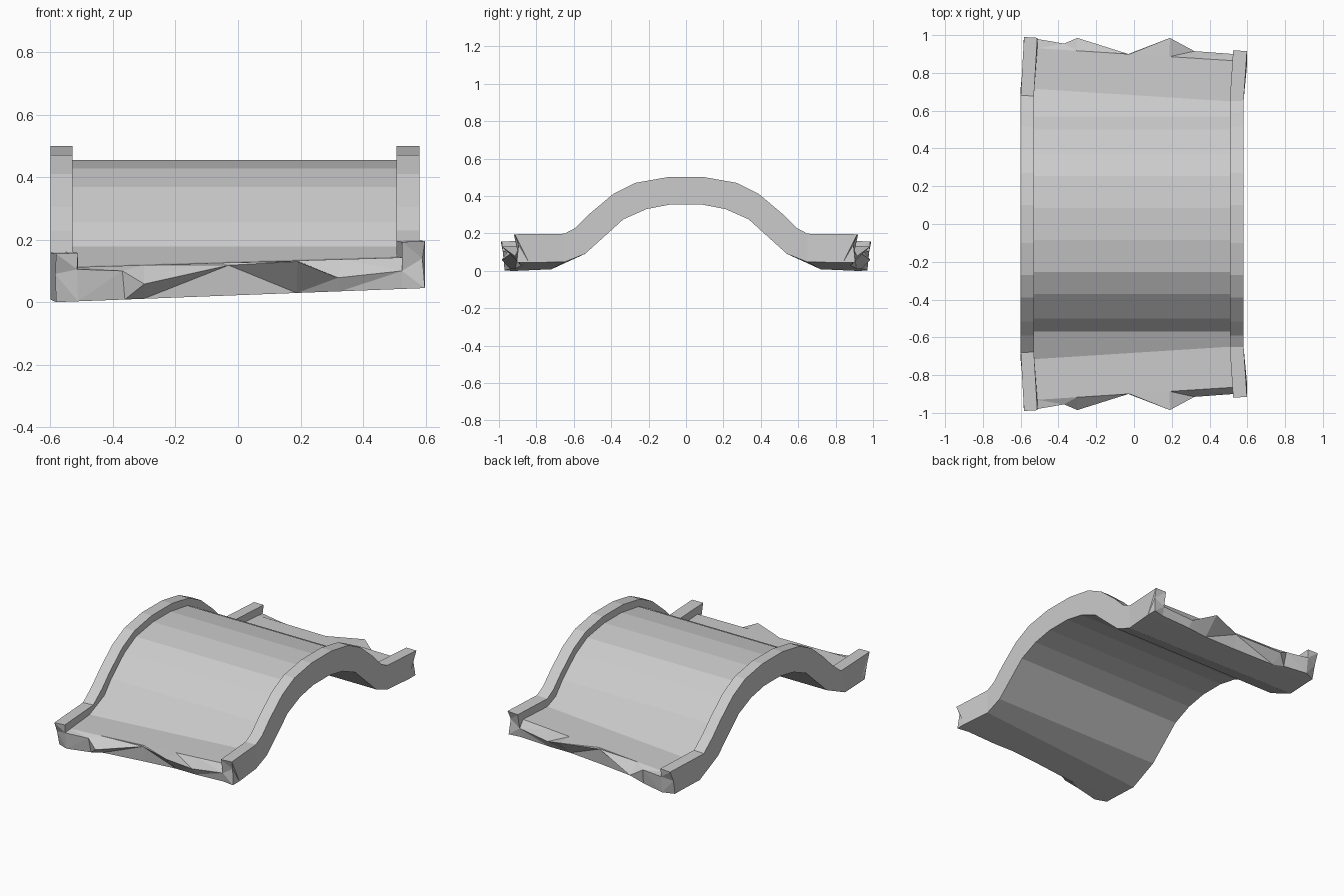
import bpy, bmesh

if "Cube" in bpy.data.objects:
    bpy.data.objects.remove(bpy.data.objects["Cube"])

X0, X1 = -0.60, 0.58
IN0, IN1 = -0.53, 0.507

# Half profiles (y, z); the outer points change from the low end to the high end
ARCH = {
    "rim": [(0, .50), (.10, .50), (.27, .47), (.39, .41), (.515, .305), (.59, .23)],
    "deck": [(0, .455), (.085, .455), (.255, .428), (.37, .368), (.50, .257), (.568, .178)],
    "under": [(0, .355), (.08, .355), (.21, .33), (.335, .275), (.44, .18), (.54, .09)],
}
WING = {
    "rim": [((.68, .158), (.65, .198)), ((.99, .155), (.915, .195))],
    "deck": [((.72, .112), (.645, .148)), ((.935, .11), (.86, .145))],
    "under": [((.72, .008), (.65, .046)), ((.90, .0), (.84, .045))],
}


def lerp(a, b, t):
    return a + (b - a) * t


def profile(kind, x):
    t = (x - X0) / (X1 - X0)
    pts = [(x, y, z) for y, z in ARCH[kind]]
    for i, (a, b) in enumerate(WING[kind]):
        pts.append((x + .018 * i, lerp(a[0], b[0], t), lerp(a[1], b[1], t)))
    return pts


def strip(bm, rows_a, rows_b):
    for i in range(len(rows_a) - 1):
        bm.faces.new([rows_a[i], rows_a[i + 1], rows_b[i + 1], rows_b[i]])


def finish(bm, name):
    bmesh.ops.remove_doubles(bm, verts=bm.verts, dist=.0005)
    bmesh.ops.recalc_face_normals(bm, faces=bm.faces)
    me = bpy.data.meshes.new(name)
    bm.to_mesh(me)
    bm.free()
    ob = bpy.data.objects.new(name, me)
    bpy.context.collection.objects.link(ob)
    mod = ob.modifiers.new("mirror", "MIRROR")
    mod.use_axis = (False, True, False)
    return ob


# Arched slab with a raised rim at each end
bm = bmesh.new()
stations = [("rim", X0), ("rim", IN0), ("deck", IN0),
            ("deck", IN1), ("rim", IN1), ("rim", X1)]
tops = [[bm.verts.new(p) for p in profile(k, x)] for k, x in stations]
for a, b in zip(tops, tops[1:]):
    strip(bm, a, b)
unders = [[bm.verts.new(p) for p in profile("under", x)] for x in (X0, X1)]
strip(bm, unders[0], unders[1])
strip(bm, tops[0], unders[0])
strip(bm, tops[-1], unders[1])
finish(bm, "arched_slab")

# Broken stone edge: per column x, bulge (x, y, z), y of the lower lip
COLUMNS = [
    ("rim", X0, (-.585, .96, .09), .94),
    ("rim", IN0, (-.515, .98, .105), .97),
    ("deck", IN0, (-.515, .98, .105), .97),
    ("deck", -.38, (-.37, .955, .10), .94),
    ("deck", -.32, (-.30, .985, .058), .91),
    ("deck", -.04, (-.03, .90, .118), .89),
    ("deck", .17, (.19, .985, .13), .88),
    ("deck", .31, (.32, .915, .078), .89),
    ("deck", IN1, (.525, .90, .10), .89),
    ("rim", IN1, (.525, .90, .10), .89),
    ("rim", X1, (.59, .895, .14), .905),
]
bm = bmesh.new()
cols = []
for kind, x, bulge, lip in COLUMNS:
    inner = profile("under", x)[-1]
    pts = [profile(kind, x)[-1], bulge, (inner[0], lip, inner[2]), inner]
    cols.append([bm.verts.new(p) for p in pts])
for a, b in zip(cols, cols[1:]):
    strip(bm, a, b)
bm.faces.new(cols[0])
bm.faces.new(cols[-1])
bmesh.ops.triangulate(bm, faces=bm.faces)
finish(bm, "broken_edge")
